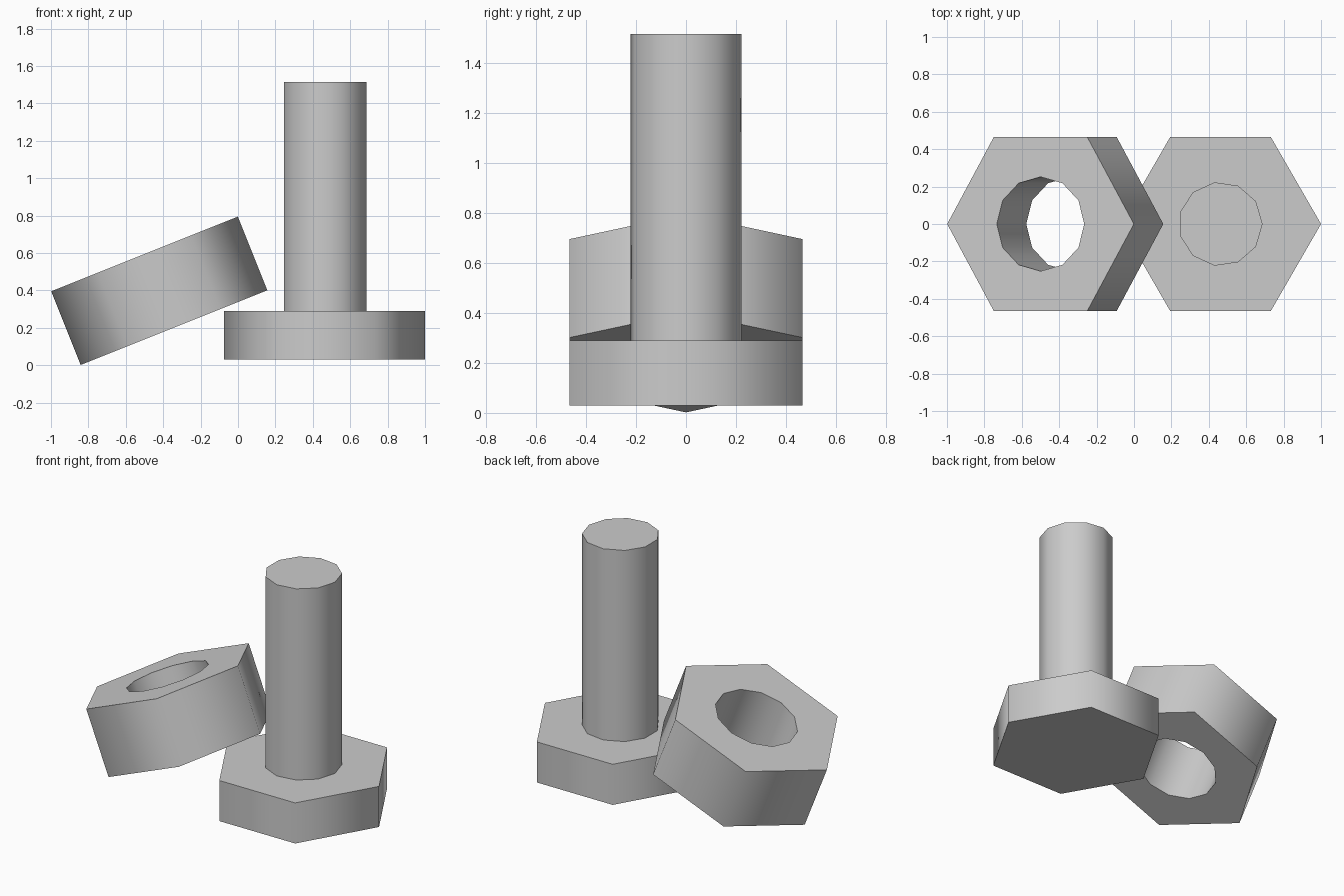
import bpy, bmesh
from math import cos, sin, pi, radians, atan2

if "Cube" in bpy.data.objects:
    bpy.data.objects.remove(bpy.data.objects["Cube"])

HEX_R = 0.5375


def finish(obj):
    bpy.ops.object.select_all(action='DESELECT')
    obj.select_set(True)
    bpy.context.view_layer.objects.active = obj
    bpy.ops.object.shade_smooth_by_angle(angle=radians(65))


def prism(name, sides, radius, x, z0, z1):
    """Upright prism with its first corner pointing along +x."""
    bm = bmesh.new()
    ring = [bm.verts.new((radius * cos(2 * pi * i / sides),
                          radius * sin(2 * pi * i / sides), z0))
            for i in range(sides)]
    base = bm.faces.new(ring)
    ext = bmesh.ops.extrude_face_region(bm, geom=[base], use_keep_orig=True)
    top = [v for v in ext['geom'] if isinstance(v, bmesh.types.BMVert)]
    bmesh.ops.translate(bm, verts=top, vec=(0, 0, z1 - z0))
    bmesh.ops.recalc_face_normals(bm, faces=bm.faces)
    mesh = bpy.data.meshes.new(name)
    bm.to_mesh(mesh)
    bm.free()
    obj = bpy.data.objects.new(name, mesh)
    obj.location.x = x
    bpy.context.collection.objects.link(obj)
    finish(obj)
    return obj


def hex_nut(name, hole_r, height):
    """Hexagon ring: corners and side midpoints line up with a 12-sided hole."""
    bm = bmesh.new()
    loops = []
    for hole, z in ((0, -1), (0, 1), (1, 1), (1, -1)):
        loop = []
        for i in range(12):
            r = hole_r if hole else HEX_R * (1 if i % 2 == 0 else cos(pi / 6))
            a = i * pi / 6
            loop.append(bm.verts.new((r * cos(a), r * sin(a), z * height / 2)))
        loops.append(loop)
    for k in range(4):
        a, b = loops[k], loops[(k + 1) % 4]
        for i in range(12):
            j = (i + 1) % 12
            bm.faces.new((a[i], a[j], b[j], b[i]))
    bmesh.ops.recalc_face_normals(bm, faces=bm.faces)
    mesh = bpy.data.meshes.new(name)
    bm.to_mesh(mesh)
    bm.free()
    obj = bpy.data.objects.new(name, mesh)
    bpy.context.collection.objects.link(obj)
    finish(obj)
    return obj


# Bolt: hexagonal head with an 11-sided shank
prism("bolt_head", 6, HEX_R, 0.4625, 0.03, 0.29)
prism("bolt_shank", 11, 0.225, 0.4625, 0.28, 1.515)

# Nut leaning against the bolt head
nut = hex_nut("nut", 0.252, 0.424)
nut.location = (-0.421, 0, 0.3985)
nut.rotation_euler.y = -atan2(0.4, 1.0)
